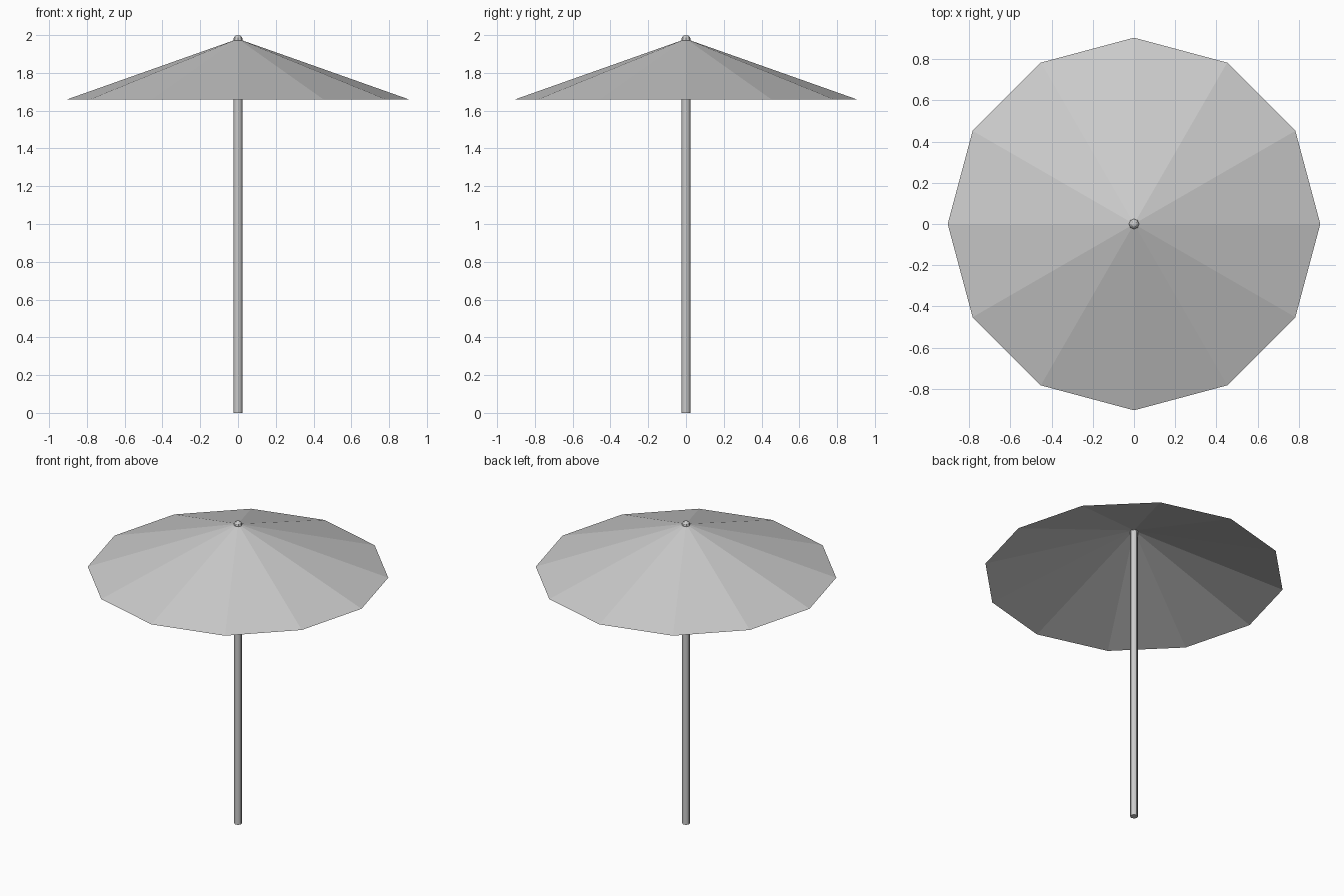
import bpy
import bmesh

if "Cube" in bpy.data.objects:
    bpy.data.objects.remove(bpy.data.objects["Cube"])

SIDES = 12
RIM_RADIUS, RIM_Z, APEX_Z = 0.904, 1.66, 1.98


def make_object(name, bm):
    mesh = bpy.data.meshes.new(name)
    bm.to_mesh(mesh)
    bm.free()
    obj = bpy.data.objects.new(name, mesh)
    bpy.context.collection.objects.link(obj)
    return obj


# Canopy: open twelve-panel cone, one rim corner on +x
bm = bmesh.new()
rim = bmesh.ops.create_circle(bm, segments=SIDES, radius=RIM_RADIUS)["verts"]
for v in rim:
    v.co.z = RIM_Z
apex = bm.verts.new((0, 0, APEX_Z))
for edge in list(bm.edges):
    bm.faces.new((*edge.verts, apex))
bmesh.ops.recalc_face_normals(bm, faces=bm.faces[:])
for f in bm.faces:
    if f.normal.z < 0:
        f.normal_flip()
make_object("canopy", bm)

# Pole: runs from the ground up to the inside of the apex
POLE_TOP = 1.965
bpy.ops.mesh.primitive_cylinder_add(vertices=12, radius=0.023, depth=POLE_TOP,
                                    location=(0, 0, POLE_TOP / 2))
bpy.context.object.name = "pole"
bpy.ops.object.shade_smooth_by_angle()

# Finial: small faceted ball on the tip
bpy.ops.mesh.primitive_uv_sphere_add(segments=8, ring_count=6, radius=0.025,
                                     location=(0, 0, 1.975))
bpy.context.object.name = "finial"
